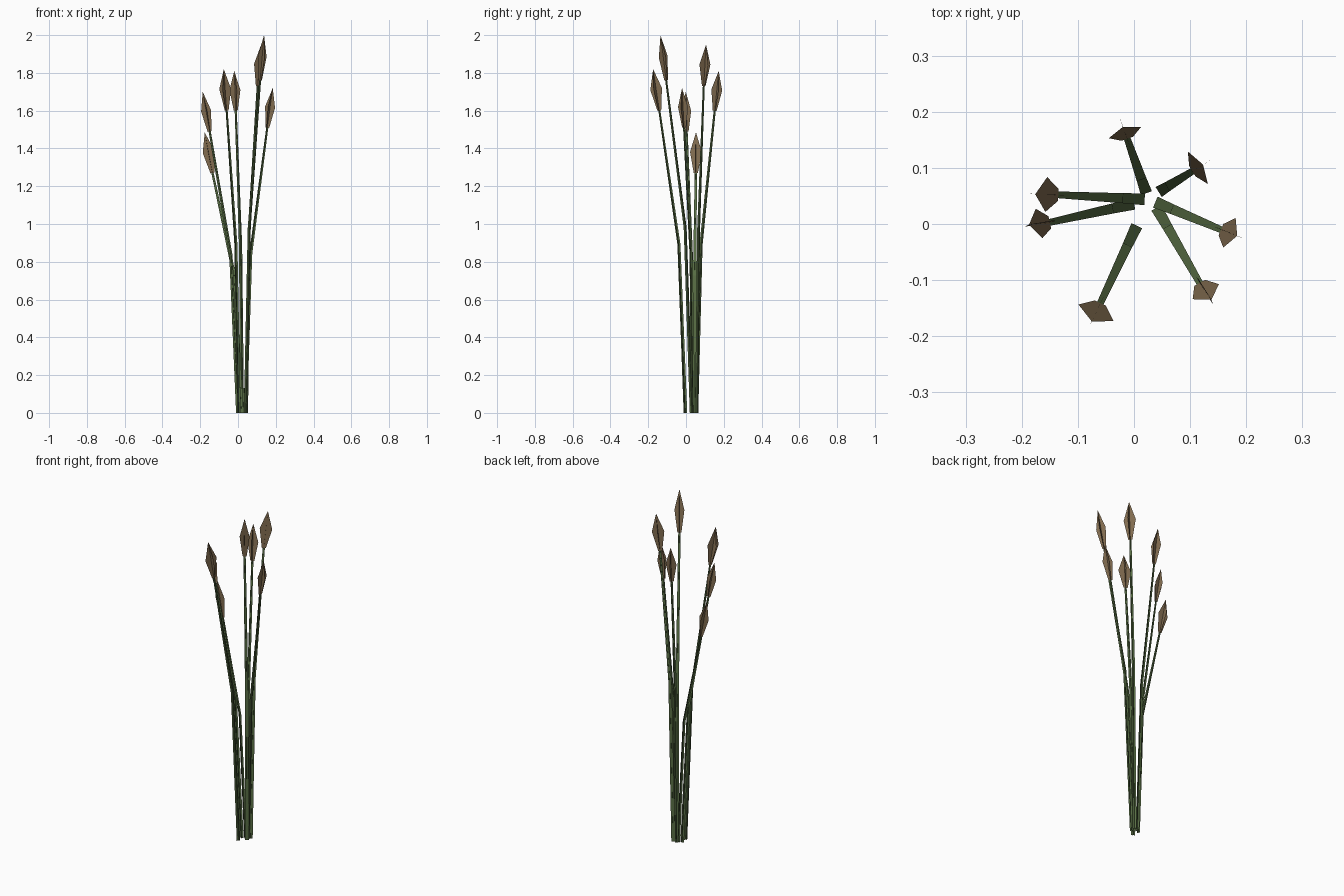
import bpy
from mathutils import Vector

if "Cube" in bpy.data.objects:
    bpy.data.objects.remove(bpy.data.objects["Cube"])


def material(name, color):
    m = bpy.data.materials.new(name)
    m.diffuse_color = (*color, 1)
    m.use_nodes = True
    m.node_tree.nodes["Principled BSDF"].inputs["Base Color"].default_value = m.diffuse_color
    return m


STEM = material("stem_green", (0.10, 0.16, 0.06))
HEAD = material("head_brown", (0.22, 0.15, 0.08))

# base (x, y), head bottom (x, y, z), head tip (x, y, z), head width
REEDS = [
    ((.040, .029), (.117, -.105, 1.76), (.138, -.135, 2.00), .054),
    ((.044, .057), (.104, .094, 1.73), (.123, .106, 1.95), .068),
    ((.038, .039), (.155, -.010, 1.51), (.184, -.021, 1.72), .057),
    ((.005, -.003), (-.060, -.141, 1.60), (-.075, -.174, 1.82), .069),
    ((.022, .055), (-.012, .152, 1.60), (-.020, .173, 1.81), .061),
    ((.000, .036), (-.150, .003, 1.49), (-.187, -.001, 1.70), .054),
    ((.019, .044), (-.135, .052, 1.27), (-.176, .053, 1.485), .062),
]


def crossed_strips(name, path, widths, tangent, mat):
    """Two flat ribbons crossing along a path; zero width makes a point."""
    verts, faces = [], []
    last = len(path) - 1
    for cross in (False, True):
        rows = []
        for i, (p, w) in enumerate(zip(path, widths)):
            along = (path[min(i + 1, last)] - path[max(i - 1, 0)]).normalized()
            side = tangent.cross(along).normalized() if cross else tangent.copy()
            if p.z == 0:
                side.z = 0
            row = []
            for s in ((-.5, .5) if w else (0,)):
                row.append(len(verts))
                verts.append(p + side * w * s)
            rows.append(row)
        for a, b in zip(rows, rows[1:]):
            faces.append(a + b[::-1])
    me = bpy.data.meshes.new(name)
    me.from_pydata(verts, [], faces)
    me.materials.append(mat)
    ob = bpy.data.objects.new(name, me)
    bpy.context.collection.objects.link(ob)
    return ob


for i, (base, bottom, tip, width) in enumerate(REEDS, 1):
    base, bottom, tip = Vector((*base, 0)), Vector(bottom), Vector(tip)
    out = bottom - base
    tangent = Vector((-out.y, out.x, 0)).normalized()
    # stem bends outward at half the reed height
    bend = base + out * .25
    bend.z = tip.z * .49
    crossed_strips(f"stem_{i}", [base, bend, bottom], [.021, .018, .012],
                   tangent, STEM)
    # seed head: crossed diamonds
    crossed_strips(f"seed_head_{i}", [bottom, bottom.lerp(tip, .52), tip],
                   [.022, width, 0], tangent, HEAD)
